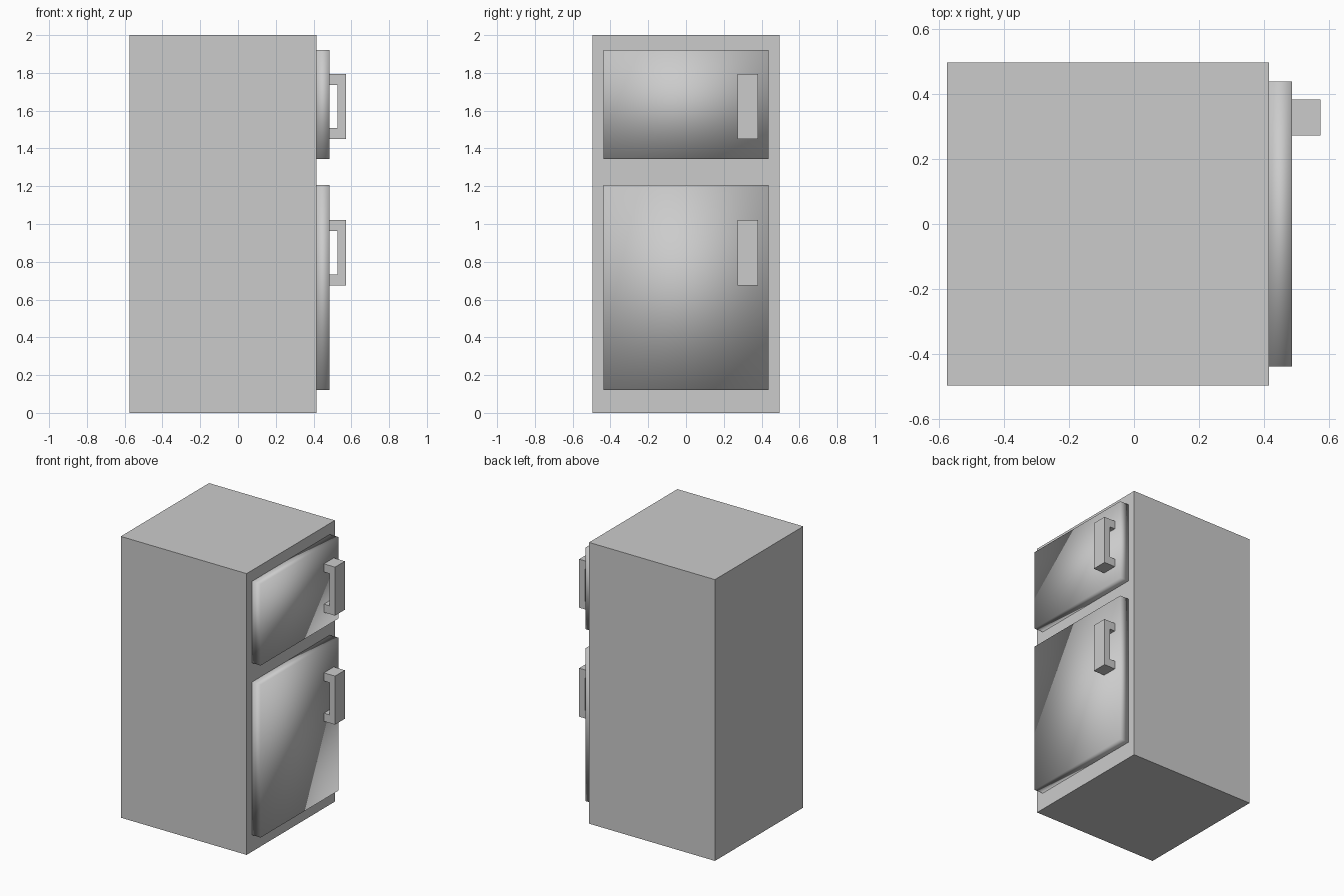
import bpy, bmesh

if "Cube" in bpy.data.objects:
    bpy.data.objects.remove(bpy.data.objects["Cube"])


def make_object(name, bm, smooth=False):
    bmesh.ops.recalc_face_normals(bm, faces=bm.faces)
    for f in bm.faces:
        f.smooth = smooth
    mesh = bpy.data.meshes.new(name)
    bm.to_mesh(mesh)
    bm.free()
    obj = bpy.data.objects.new(name, mesh)
    bpy.context.collection.objects.link(obj)
    return obj


def box(name, x, y, z, smooth=False):
    bm = bmesh.new()
    bmesh.ops.create_cube(bm, size=1)
    for v in bm.verts:
        for i, (lo, hi) in enumerate((x, y, z)):
            v.co[i] = lo if v.co[i] < 0 else hi
    return make_object(name, bm, smooth)


def handle(name, z0, z1):
    # C-shaped profile in the xz plane, extruded along y
    xi, xg, xo, t = 0.485, 0.528, 0.573, 0.058
    profile = [(xi, z0), (xo, z0), (xo, z1), (xi, z1),
               (xi, z1 - t), (xg, z1 - t), (xg, z0 + t), (xi, z0 + t)]
    bm = bmesh.new()
    face = bm.faces.new([bm.verts.new((x, 0.272, z)) for x, z in profile])
    ext = bmesh.ops.extrude_face_region(bm, geom=[face])
    verts = [g for g in ext["geom"] if isinstance(g, bmesh.types.BMVert)]
    bmesh.ops.translate(bm, verts=verts, vec=(0, 0.11, 0))
    return make_object(name, bm)


# Cabinet
box("cabinet", (-0.575, 0.415), (-0.496, 0.496), (0, 2))

# Doors (smooth-shaded slabs) with their handles
for part, door_z, handle_z in (
    ("freezer", (1.343, 1.922), (1.45, 1.795)),
    ("fridge", (0.12, 1.206), (0.675, 1.02)),
):
    box(part + "_door", (0.415, 0.485), (-0.438, 0.438), door_z, smooth=True)
    handle(part + "_handle", *handle_z)
